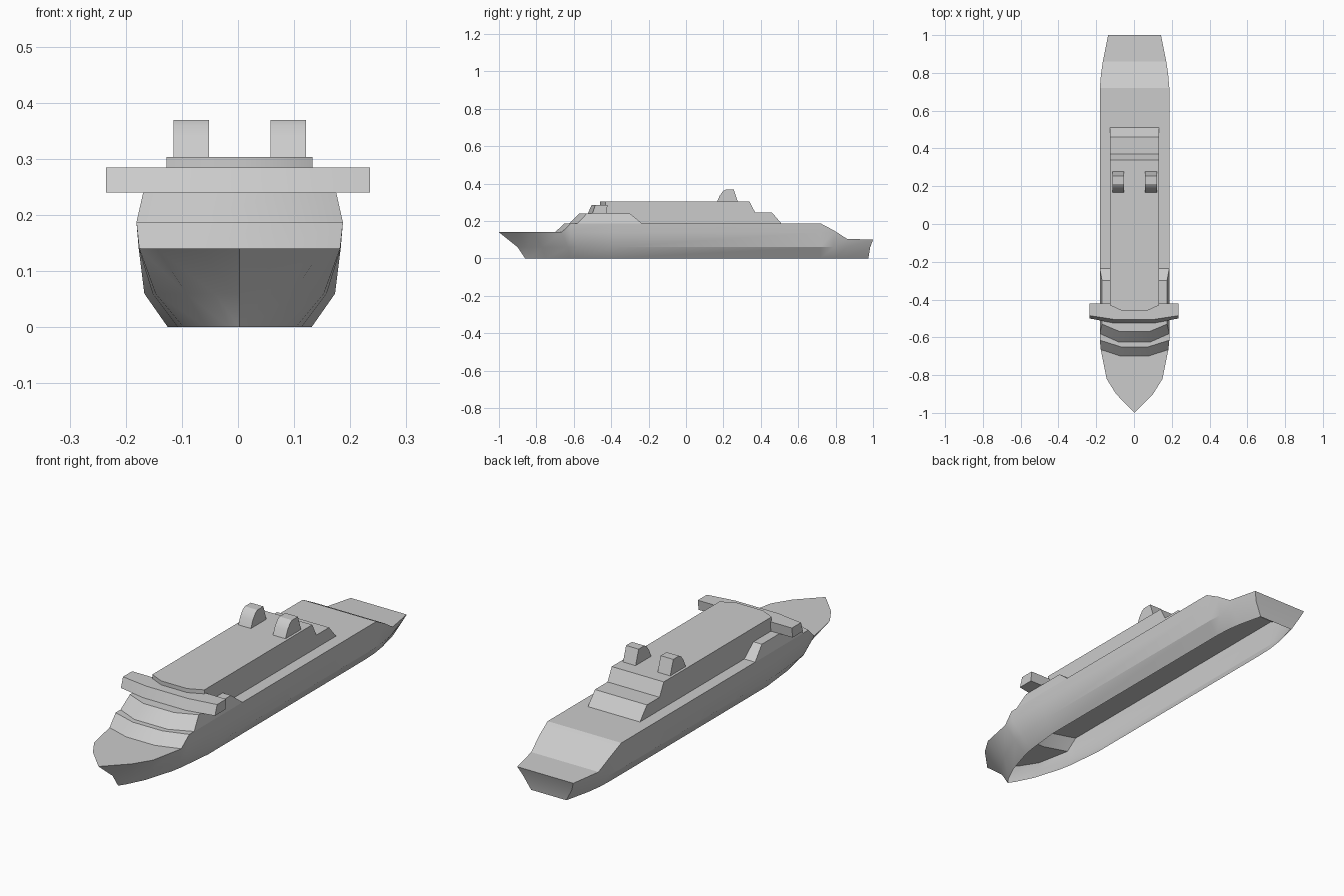
import bpy, bmesh, math

if "Cube" in bpy.data.objects:
    bpy.data.objects.remove(bpy.data.objects["Cube"])

CX = 0.003  # hull centreline


def finish(name, bm):
    bmesh.ops.remove_doubles(bm, verts=bm.verts, dist=0.0005)
    bmesh.ops.recalc_face_normals(bm, faces=bm.faces)
    me = bpy.data.meshes.new(name)
    bm.to_mesh(me)
    bm.free()
    ob = bpy.data.objects.new(name, me)
    bpy.context.collection.objects.link(ob)
    bpy.context.view_layer.objects.active = ob
    ob.select_set(True)
    bpy.ops.object.shade_smooth_by_angle(angle=math.radians(25))
    ob.select_set(False)
    return ob


def grid(bm, rows, closed=False):
    """Skin quads between rows of points."""
    vs = [[bm.verts.new(p) for p in r] for r in rows]
    n = len(rows[0])
    for a, b in zip(vs, vs[1:]):
        for i in range(n if closed else n - 1):
            j = (i + 1) % n
            bm.faces.new((a[i], a[j], b[j], b[i]))
    return vs


def tier(name, layers, flat=0.45, cx=CX, bottom=False):
    """Stacked outlines with a swept front: (z, half width, front mid, front side, back)."""
    bm = bmesh.new()
    rows = []
    for z, w, fm, fs, b in layers:
        c = w * flat
        rows.append([(cx + x, y, z) for x, y in
                     ((-w, b), (-w, fs), (-c, fm), (c, fm), (w, fs), (w, b))])
    vs = grid(bm, rows, True)
    bm.faces.new(vs[-1])
    if bottom:
        bm.faces.new(vs[0][::-1])
    return finish(name, bm)


# Hull: stations of (y, z, half width) from keel edge to deck edge, open underneath
stations = [
    [(-.86, 0, 0), (-.90, .06, 0), (-1, .14, 0), (-1, .14, 0)],
    [(-.83, 0, .02), (-.85, .06, .045), (-.90, .14, .098), (-.90, .14, .098)],
    [(-.75, 0, .06), (-.77, .06, .095), (-.82, .14, .148), (-.82, .14, .148)],
    [(-.62, 0, .10), (-.63, .06, .15), (-.665, .14, .179), (-.665, .14, .179)],
    [(-.57, 0, .11), (-.58, .06, .155), (-.615, .14, .18), (-.615, .187, .184)],
    [(-.40, 0, .128), (-.40, .06, .17), (-.40, .14, .18), (-.40, .187, .184)],
    [(.72, 0, .128), (.72, .06, .17), (.72, .14, .18), (.72, .187, .184)],
    [(.79, 0, .125), (.79, .06, .166), (.79, .14, .176), (.79, .15, .178)],
    [(.86, 0, .115), (.86, .06, .156), (.86, .105, .168), (.86, .105, .168)],
    [(.975, 0, .088), (.985, .06, .122), (1, .10, .14), (1, .10, .14)],
]
bm = bmesh.new()
for s in (-1, 1):
    grid(bm, [[(CX + s * w, y, z) for y, z, w in st] for st in stations])
deck = []
for i, st in enumerate(stations):
    y, z, w = st[-1]
    ym = y - (0.035 if i in (3, 4) else 0)  # front of the first tier bows forward
    deck.append([(CX - w, y, z), (CX - w * .4, ym, z), (CX + w * .4, ym, z), (CX + w, y, z)])
grid(bm, deck)
# transom
grid(bm, [[(CX + s * w, y, z) for s in (-1, 1)] for y, z, w in stations[-1][:3]])
bmesh.ops.dissolve_degenerate(bm, dist=0.0003, edges=bm.edges)
finish("hull", bm)

# Second tier, full beam
tier("forward_tier", [(.187, .184, -.625, -.58, -.235), (.24, .172, -.57, -.53, -.30)])
# Bridge with overhanging wings
tier("bridge", [(.24, .235, -.525, -.50, -.425), (.285, .235, -.505, -.485, -.42)],
     cx=0, bottom=True)
# Long top house, stepped down at the stern end
tier("top_house", [(.187, .13, -.46, -.43, .51), (.245, .13, -.46, -.43, .46),
                   (.245, .13, -.46, -.43, .37), (.303, .13, -.46, -.43, .34)], flat=.5)

# Twin funnels
profile = [(.165, .30), (.18, .335), (.198, .36), (.213, .369), (.255, .369), (.278, .30)]
for side, s in (("left", -1), ("right", 1)):
    bm = bmesh.new()
    vs = grid(bm, [[(CX + s * x, y, z) for y, z in profile] for x in (.055, .118)], True)
    bm.faces.new(vs[0])
    bm.faces.new(vs[1][::-1])
    finish("funnel_" + side, bm)
